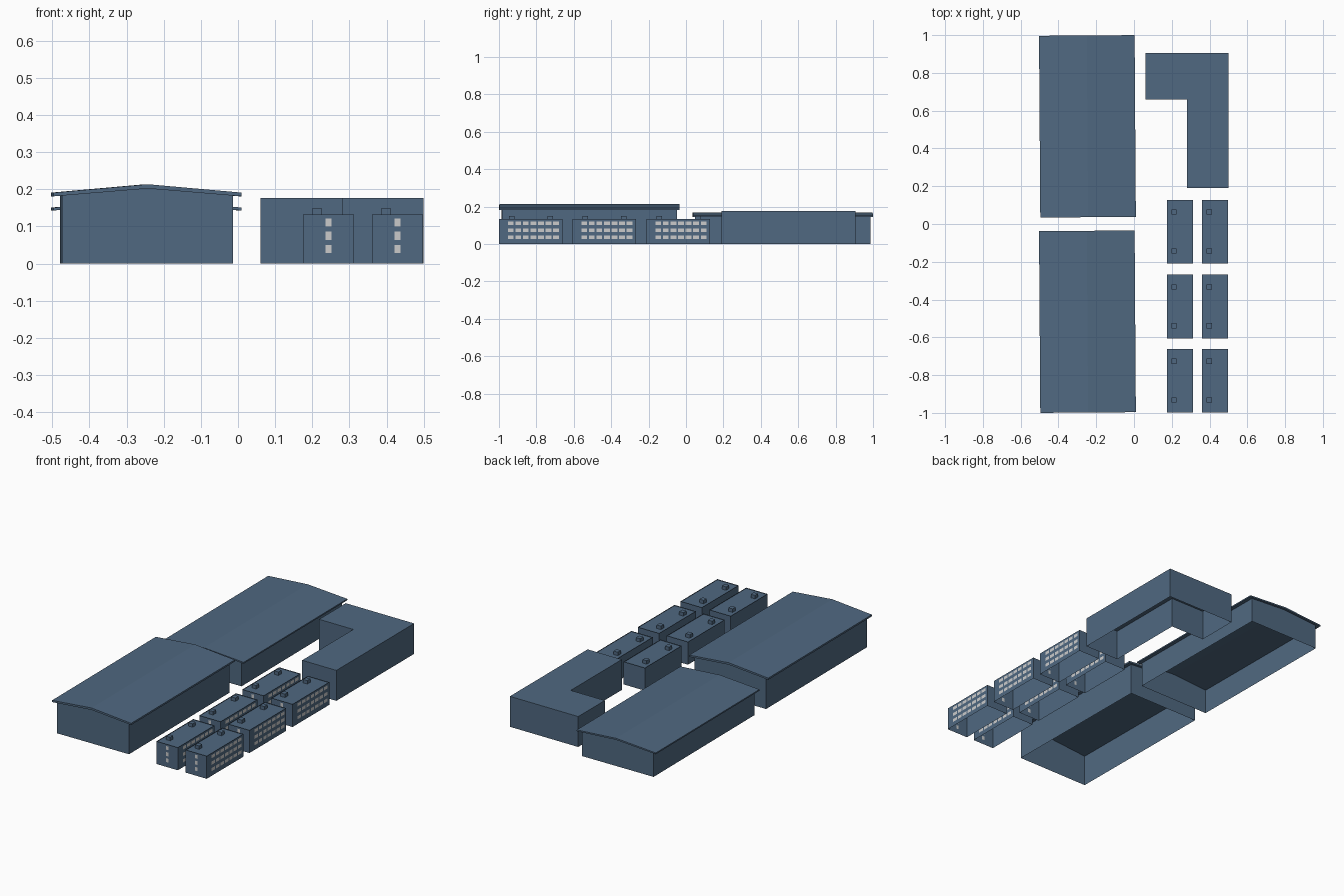
import bpy, bmesh, math

if "Cube" in bpy.data.objects:
    bpy.data.objects.remove(bpy.data.objects["Cube"])


def material(name, color):
    m = bpy.data.materials.new(name)
    m.diffuse_color = color
    m.use_nodes = True
    m.node_tree.nodes["Principled BSDF"].inputs["Base Color"].default_value = m.diffuse_color
    return m


SLATE = material("slate", (0.08, 0.14, 0.22, 1))
GLASS = material("pale_window", (0.6, 0.6, 0.58, 1))


def finish(bm, name, loc=(0, 0, 0), turn=0.0, weld=True):
    if weld:
        bmesh.ops.remove_doubles(bm, verts=bm.verts, dist=1e-5)
    bmesh.ops.recalc_face_normals(bm, faces=bm.faces)
    me = bpy.data.meshes.new(name)
    bm.to_mesh(me)
    bm.free()
    me.materials.append(SLATE)
    me.materials.append(GLASS)
    ob = bpy.data.objects.new(name, me)
    ob.location = loc
    ob.rotation_euler.z = turn
    bpy.context.collection.objects.link(ob)
    return ob


def face(bm, pts, mat=0):
    f = bm.faces.new([bm.verts.new(p) for p in pts])
    f.material_index = mat
    return f


def extrude_profile(name, profile, length, loc, turn, skip=()):
    """Sweep an XZ profile along Y; profile edges listed in skip stay open."""
    bm = bmesh.new()
    h, n = length / 2, len(profile)
    for y in (-h, h):
        face(bm, [(x, y, z) for x, z in profile])
    for i in range(n):
        if i not in skip:
            (x0, z0), (x1, z1) = profile[i], profile[(i + 1) % n]
            face(bm, [(x0, -h, z0), (x1, -h, z1), (x1, h, z1), (x0, h, z0)])
    return finish(bm, name, loc, turn)


# Two long halls with shallow gabled roofs, open underneath
def hall(name, cy, s):
    loc, turn = (-0.2465, cy, 0), math.radians(0.4)
    walls = [(-0.23, 0), (0.23, 0), (0.23, 0.183 * s), (0, 0.202 * s), (-0.23, 0.183 * s)]
    roof = [(-0.253, 0.181 * s), (0, 0.202 * s), (0.253, 0.181 * s),
            (0.253, 0.191 * s), (0, 0.2135 * s), (-0.253, 0.191 * s)]
    extrude_profile(name + "_walls", walls, 0.935, loc, turn, skip=(0, 2, 3))
    extrude_profile(name + "_roof", roof, 0.962, loc, turn)


hall("front_hall", -0.517, 1.0)
hall("back_hall", 0.517, 0.79)

# L-shaped block, open underneath
bm = bmesh.new()
outline = [(0.06, 0.66), (0.28, 0.66), (0.28, 0.19), (0.5, 0.19), (0.5, 0.905), (0.06, 0.905)]
H = 0.177
face(bm, [(x, y, H) for x, y in outline])
for (x0, y0), (x1, y1) in zip(outline, outline[1:] + outline[:1]):
    face(bm, [(x0, y0, 0), (x1, y1, 0), (x1, y1, H), (x0, y0, H)])
finish(bm, "l_shaped_block")


# Wall split into a grid; odd cells in both directions are windows
def window_wall(bm, us, vs, to_xyz):
    for i in range(len(us) - 1):
        for j in range(len(vs) - 1):
            corners = [(us[i], vs[j]), (us[i + 1], vs[j]),
                       (us[i + 1], vs[j + 1]), (us[i], vs[j + 1])]
            face(bm, [to_xyz(u, v) for u, v in corners], int(i % 2 and j % 2))


W, L, T, ROOF = 0.0685, 0.169, 0.132, 0.128
side_v = [0, 0.027, 0.045, 0.064, 0.083, 0.102, 0.12, T]
end_v = [0, 0.028, 0.05, 0.064, 0.086, 0.1, 0.121, T]
side_u = [-L] + [-L + 0.046 + 0.0405 * k + d for k in range(7) for d in (0, 0.031)] + [L]


# Apartment block: windowed right and front walls, low parapet, two roof vents
def apartment(name, cx, cy):
    bm = bmesh.new()
    window_wall(bm, side_u, side_v, lambda u, v: (W, u, v))
    window_wall(bm, [-W, -0.008, 0.008, W], end_v, lambda u, v: (u, -L, v))
    face(bm, [(-W, -L, 0), (-W, L, 0), (-W, L, T), (-W, -L, T)])
    face(bm, [(-W, L, 0), (W, L, 0), (W, L, T), (-W, L, T)])
    face(bm, [(-W, -L, ROOF), (W, -L, ROOF), (W, L, ROOF), (-W, L, ROOF)])
    finish(bm, name, (cx, cy, 0))
    bm = bmesh.new()
    for y in (-0.102, 0.104):
        new = bmesh.ops.create_cube(bm, size=1)["verts"]
        bmesh.ops.scale(bm, vec=(0.027, 0.028, 0.02), verts=new)
        bmesh.ops.translate(bm, vec=(-0.031, y, 0.138), verts=new)
    finish(bm, name + "_vents", (cx, cy, 0))


for col, cx in (("left", 0.2435), ("right", 0.4295)):
    for row, cy in (("front", -0.83), ("middle", -0.437), ("rear", -0.041)):
        apartment(f"apartment_{row}_{col}", cx, cy)
